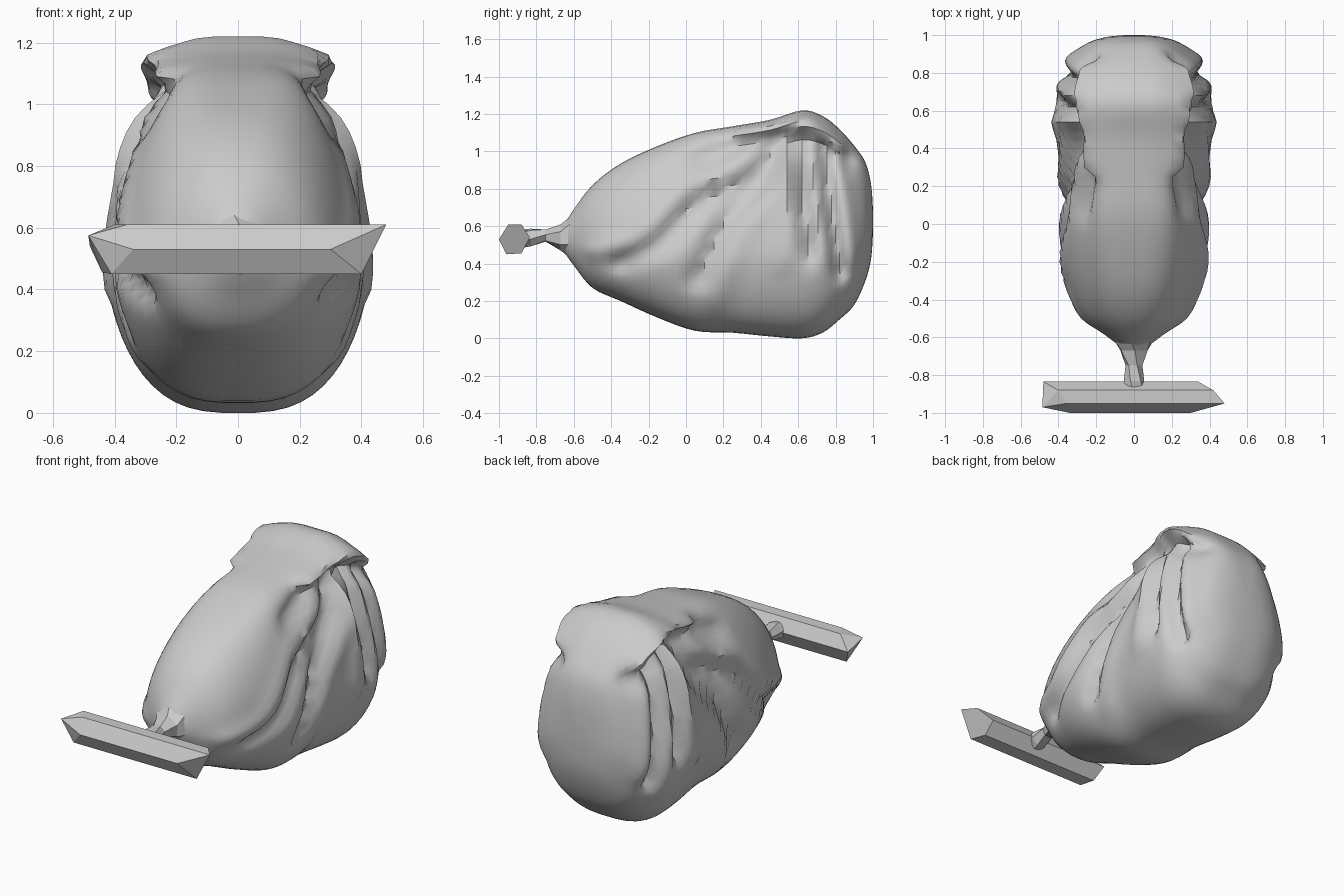
import bpy, bmesh, math
from mathutils import Vector

cube = bpy.data.objects.get("Cube")
if cube:
    bpy.data.objects.remove(cube)

grey = bpy.data.materials.new("light grey")
grey.use_nodes = True
grey.diffuse_color = (0.6, 0.6, 0.6, 1)
grey.node_tree.nodes["Principled BSDF"].inputs["Base Color"].default_value = (0.6, 0.6, 0.6, 1)


def finish(bm, name, angle):
    bmesh.ops.recalc_face_normals(bm, faces=bm.faces)
    mesh = bpy.data.meshes.new(name)
    bm.to_mesh(mesh)
    bm.free()
    mesh.materials.append(grey)
    obj = bpy.data.objects.new(name, mesh)
    bpy.context.collection.objects.link(obj)
    bpy.ops.object.select_all(action="DESELECT")
    obj.select_set(True)
    bpy.context.view_layer.objects.active = obj
    if angle:
        bpy.ops.object.shade_smooth_by_angle(angle=math.radians(angle))


def loft(rings):
    bm = bmesh.new()
    loops = [[bm.verts.new(p) for p in ring] for ring in rings]
    n = len(loops[0])
    for a, b in zip(loops, loops[1:]):
        for i in range(n):
            j = (i + 1) % n
            bm.faces.new((a[i], a[j], b[j], b[i]))
    bm.faces.new(loops[0])
    bm.faces.new(loops[-1])
    return bm


def smooth_rows(rows, steps):
    """Catmull-Rom curve through the rows."""
    rows = [Vector(r) for r in rows]
    out = []
    for i in range(len(rows) - 1):
        p0, p1, p2 = rows[max(i - 1, 0)], rows[i], rows[i + 1]
        p3 = rows[min(i + 2, len(rows) - 1)]
        for s in range(steps):
            t = s / steps
            out.append(p1 + 0.5 * t * ((p2 - p0) + t * ((2 * p0 - 5 * p1 + 4 * p2 - p3)
                       + t * (3 * p1 - p0 - 3 * p2 + p3))))
    return out + [rows[-1]]


def path_distance(p, path):
    best = 9
    for a, b in zip(path, path[1:]):
        a, b = Vector(a), Vector(b)
        t = max(0, min(1, (p - a).dot(b - a) / (b - a).length_squared))
        best = min(best, (p - a - t * (b - a)).length)
    return best


# Body sections: y, bottom z, top z, half width
sections = [(-.65, .46, .61), (-.6, .39, .69), (-.5, .27, .82), (-.35, .2, .935),
            (-.15, .11, 1.03), (.05, .04, 1.1), (.25, .03, 1.135), (.45, .01, 1.17),
            (.62, 0, 1.22), (.73, .03, 1.19), (.82, .1, 1.12), (.9, .18, 1.03),
            (.96, .31, .94), (.99, .43, .82), (1, .57, .68)]
widths = [.07, .14, .265, .345, .405, .41, .4, .425, .44, .43, .39, .335, .25, .15, .05]
rows = smooth_rows([s + (w,) for s, w in zip(sections, widths)], 4)

# Pear-shaped rings: widest below the middle, rounder towards the nose
SIDES = 64
rings = []
for y, low, high, w in rows:
    k = max(0, min(1, (y + .6) / .6))
    ring = []
    for i in range(SIDES):
        a = math.tau * (i + .5) / SIDES
        s, c = math.sin(a), math.cos(a)
        power = .9 - k * (.43 if s > 0 else .2)
        x = math.copysign(abs(c) ** power, c) * w
        x *= 1 - (.1 + .1 * k) * max(0, s + .3)
        ring.append((x, y, (low + high) / 2 + (high - low) / 2 * s))
    rings.append(ring)
body = loft(rings)

# Gathered folds on both flanks: depth, width, path of (y, z)
folds = [
    (-.05, .05, [(.45, 1.0), (.36, .86), (.14, .76), (.02, .68), (-.14, .5), (-.35, .4)]),
    (.025, .05, [(.4, 1.05), (.2, .86), (0, .82), (-.1, .7), (-.28, .52), (-.5, .47)]),
    (-.055, .05, [(.52, 1.04), (.44, .86), (.22, .64), (.06, .32)]),
    (.02, .06, [(.53, 1.04), (.5, .82), (.3, .6), (.16, .2)]),
    (-.06, .04, [(.6, 1.05), (.62, .8), (.66, .45)]),
    (.02, .04, [(.56, 1.05), (.55, .75), (.52, .4)]),
    (-.06, .04, [(.74, 1.02), (.77, .7), (.82, .36)]),
    (.02, .04, [(.8, .98), (.86, .7), (.89, .42)]),
    (-.04, .05, [(.08, .96), (.28, 1.03), (.5, 1.07), (.68, 1.05), (.86, .95)]),
    (.075, .04, [(.3, 1.1), (.52, 1.15), (.66, 1.15), (.82, 1.04)]),
]
body.normal_update()
moves = []
for v in body.verts:
    p = Vector(v.co.yz)
    side = min(1, max(0, abs(v.normal.x) * 2 - .2))
    d = sum(depth * math.exp(-(path_distance(p, path) / width) ** 2)
            for depth, width, path in folds)
    moves.append(d * side * math.copysign(1, v.co.x))
for v, m in zip(body.verts, moves):
    v.co.x += m
finish(body, "gathered_bag", 45)

# Pinched neck between the bag and the bar: y, z, half width, half height
neck = [(-.6, .54, .12, .13), (-.67, .54, .08, .07), (-.75, .55, .045, .035),
        (-.83, .54, .055, .05), (-.9, .53, .06, .05)]
finish(loft([[(rx * math.cos(math.tau * i / 6 + y * 4), y,
               z + rz * math.sin(math.tau * i / 6 + y * 4)) for i in range(6)]
             for y, z, rx, rz in neck]), "neck", 0)

# Crossbar with skewed ends: y, z, left end x, right end x
corners = [(-1, .53, -.34, .3), (-.95, .61, -.36, .48), (-.88, .61, -.4, .42),
           (-.835, .54, -.48, .34), (-.88, .455, -.44, .36), (-.96, .45, -.41, .4)]
bar = loft([[(a, y, z) for y, z, a, b in corners],
            [(b, y, z) for y, z, a, b in corners]])
# Pull the blunt end to a point
blunt = min((f for f in bar.faces if len(f.verts) == 6), key=lambda f: f.calc_center_median().x)
tip = bmesh.ops.poke(bar, faces=[blunt])["verts"][0]
tip.co = (-.485, -.97, .575)
finish(bar, "crossbar", 0)
